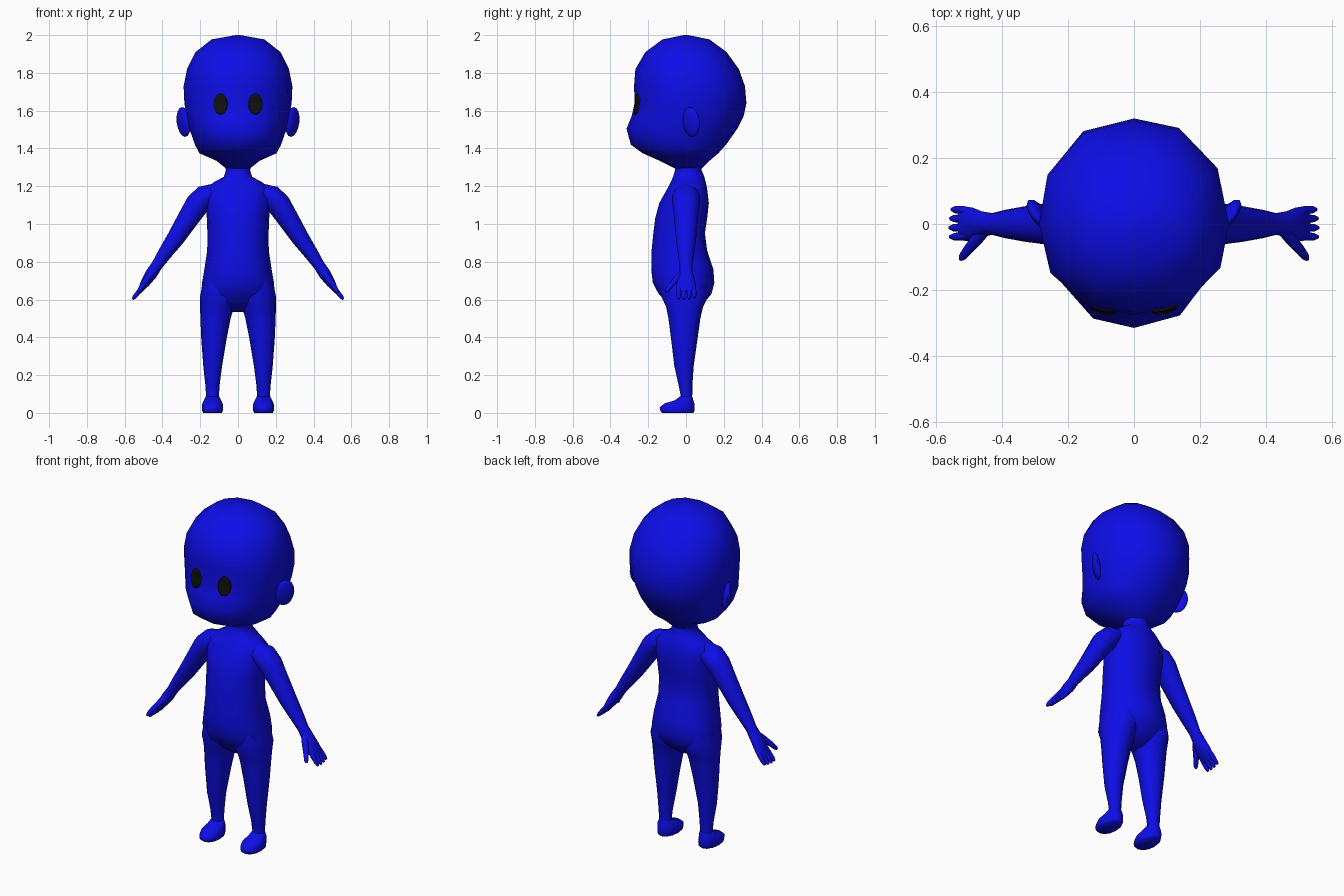
import bpy, bmesh, math
from mathutils import Vector, Matrix
from mathutils.bvhtree import BVHTree

if "Cube" in bpy.data.objects:
    bpy.data.objects.remove(bpy.data.objects["Cube"])


def material(name, rgb):
    m = bpy.data.materials.new(name)
    m.diffuse_color = (*rgb, 1)
    m.use_nodes = True
    m.node_tree.nodes["Principled BSDF"].inputs["Base Color"].default_value = m.diffuse_color
    return m


BLUE = material("blue_skin", (0.004, 0.004, 0.8))
BLACK = material("black_eye", (0.005, 0.005, 0.005))


def finish(bm, name, mat, mirror=False):
    """Turn a bmesh into a smooth-shaded object, optionally mirrored in x."""
    bmesh.ops.recalc_face_normals(bm, faces=bm.faces)
    for f in bm.faces:
        f.smooth = True
    for e in bm.edges:
        if len(e.link_faces) == 2 and e.calc_face_angle() > math.radians(65):
            e.smooth = False
    me = bpy.data.meshes.new(name)
    bm.to_mesh(me)
    bm.free()
    me.materials.append(mat)
    ob = bpy.data.objects.new(name, me)
    bpy.context.collection.objects.link(ob)
    if mirror:
        mod = ob.modifiers.new("mirror", 'MIRROR')
        mod.use_mirror_merge = False
    return ob


def skin(rings):
    """Bridge a list of equal-length point rings and close both ends."""
    bm = bmesh.new()
    vs = [[bm.verts.new(p) for p in r] for r in rings]
    n = len(vs[0])
    for a, b in zip(vs, vs[1:]):
        for i in range(n):
            j = (i + 1) % n
            bm.faces.new((a[i], a[j], b[j], b[i]))
    bm.faces.new(vs[0])
    bm.faces.new(vs[-1])
    return bm


# Twelve-sided, slightly boxy cross-section
QUARTER = [(1, 0), (.88, .54), (.48, .91)]
UNIT = []
for k in range(4):
    for px, py in QUARTER:
        for _ in range(k):
            px, py = -py, px
        UNIT.append((px, py))


def upright(rows):
    """Rows of (z, centre x, half width, front y, back y, y of widest point)."""
    rings = []
    for z, cx, rx, yf, yb, cy in rows:
        rings.append([(cx + rx * u, cy + v * ((yb - cy) if v > 0 else (cy - yf)), z)
                      for u, v in UNIT])
    return skin(rings)


def limb(rows, sides=12):
    """Rows of (x, y, z, half thickness, half breadth) along a path."""
    pts = [Vector(r[:3]) for r in rows]
    rings = []
    for i, r in enumerate(rows):
        d = (pts[min(i + 1, len(pts) - 1)] - pts[max(i - 1, 0)]).normalized()
        b = (Vector((0, 1, 0)) - d * d.y).normalized()
        t = d.cross(b)
        rings.append([pts[i] + t * r[3] * math.cos(2 * math.pi * k / sides)
                      + b * r[4] * math.sin(2 * math.pi * k / sides)
                      for k in range(sides)])
    return skin(rings)


# Head: rounded skull, shallow face, full cheeks and a tapering jaw
head = upright([
    (2.0, 0, .012, -.012, .012, 0), (1.977, 0, .14, -.125, .125, 0),
    (1.91, 0, .225, -.215, .215, 0), (1.82, 0, .27, -.268, .28, 0),
    (1.73, 0, .288, -.275, .312, 0), (1.64, 0, .284, -.272, .32, 0),
    (1.57, 0, .272, -.288, .305, 0), (1.505, 0, .258, -.315, .272, 0),
    (1.42, 0, .228, -.292, .212, 0), (1.375, 0, .205, -.23, .172, .01),
    (1.335, 0, .115, -.14, .125, .01), (1.295, 0, .065, -.06, .085, .01)])
face_tree = BVHTree.FromBMesh(head)
finish(head, "head", BLUE)

# Eyes: thin ovals laid on the face
bm = bmesh.new()
rings = []
for s in (.02, .35, .7, 1):
    ring = []
    for k in range(20):
        a = 2 * math.pi * k / 20
        x, z = .093 + .037 * s * math.cos(a), 1.635 + .055 * s * math.sin(a)
        hit = face_tree.ray_cast(Vector((x, -2, z)), Vector((0, 1, 0)))[0]
        ring.append(bm.verts.new((x, hit.y - .005, z)))
    rings.append(ring)
bm.faces.new(rings[0])
for a, b in zip(rings, rings[1:]):
    for i in range(20):
        j = (i + 1) % 20
        bm.faces.new((a[i], a[j], b[j], b[i]))
eyes = finish(bm, "eyes", BLACK, True)
solid = eyes.modifiers.new("thickness", 'SOLIDIFY')
solid.thickness = .008
solid.offset = 0

# Ears: flattened ovals turned outward and back
bm = bmesh.new()
bmesh.ops.create_uvsphere(
    bm, u_segments=12, v_segments=8, radius=1,
    matrix=Matrix.Translation((.288, .028, 1.54)) @ Matrix.Rotation(math.radians(-36), 4, 'Z')
    @ Matrix.Rotation(math.radians(8), 4, 'Y') @ Matrix.Diagonal((.022, .055, .08, 1)))
finish(bm, "ears", BLUE, True)

# Torso with neck, belly and seat
finish(upright([
    (1.34, 0, .08, -.06, .085, .01), (1.285, 0, .064, -.058, .083, .01),
    (1.25, 0, .075, -.068, .097, .01), (1.22, 0, .13, -.082, .105, .01),
    (1.185, 0, .175, -.1, .112, .005), (1.11, 0, .172, -.142, .121, 0),
    (1.03, 0, .165, -.163, .112, 0), (.95, 0, .162, -.173, .1, -.01),
    (.86, 0, .163, -.182, .112, -.01), (.76, 0, .178, -.184, .145, 0),
    (.69, 0, .19, -.176, .15, 0), (.63, 0, .195, -.145, .135, 0),
    (.575, 0, .17, -.09, .09, 0), (.535, 0, .06, -.04, .04, 0)]), "torso", BLUE)

# Legs
finish(upright([
    (.70, .1, .085, -.13, .11, 0), (.62, .103, .097, -.132, .12, 0),
    (.56, .111, .09, -.105, .09, 0), (.5, .119, .08, -.093, .076, 0),
    (.4, .127, .068, -.08, .062, -.005), (.25, .134, .05, -.062, .041, -.01),
    (.15, .135, .038, -.04, .034, 0), (.09, .135, .034, -.028, .033, 0),
    (.04, .135, .034, -.03, .033, 0)]), "legs", BLUE, True)

# Feet
finish(upright([
    (.088, .135, .035, -.03, .033, 0), (.066, .135, .046, -.06, .039, -.01),
    (.05, .135, .054, -.115, .044, -.04), (.028, .135, .056, -.14, .046, -.05),
    (.008, .135, .054, -.135, .044, -.05), (0, .135, .049, -.125, .038, -.05)]),
    "feet", BLUE, True)

# Arms running into flat palms
finish(limb([
    (.12, 0, 1.165, .05, .065), (.175, 0, 1.145, .062, .075),
    (.215, 0, 1.105, .064, .072), (.26, 0, 1.035, .057, .063),
    (.33, 0, .925, .047, .054), (.39, 0, .84, .037, .043),
    (.43, 0, .78, .03, .033), (.46, 0, .735, .032, .038),
    (.49, 0, .69, .025, .05), (.51, 0, .66, .017, .052),
    (.525, 0, .64, .012, .048)]), "arms", BLUE, True)

# Fingers
for i, (y, reach) in enumerate([(-.037, 1), (-.011, 1.02), (.016, .98), (.042, .9)]):
    tip = (.505 + .052 * reach, y * 1.05, .665 - .062 * reach)
    mid = tuple(a * .8 + b * .2 for a, b in zip(tip, (.505, y, .665)))
    finish(limb([(.495, y * .9, .68, .013, .012), (.52, y, .648, .013, .013),
                 (*mid, .011, .011), (*tip, .006, .006)], 8),
           f"finger_{i + 1}", BLUE, True)

# Thumbs
finish(limb([(.445, -.01, .755, .018, .018), (.475, -.045, .715, .018, .019),
             (.505, -.08, .675, .014, .015), (.52, -.1, .65, .012, .012),
             (.526, -.107, .64, .006, .006)], 8), "thumb", BLUE, True)
